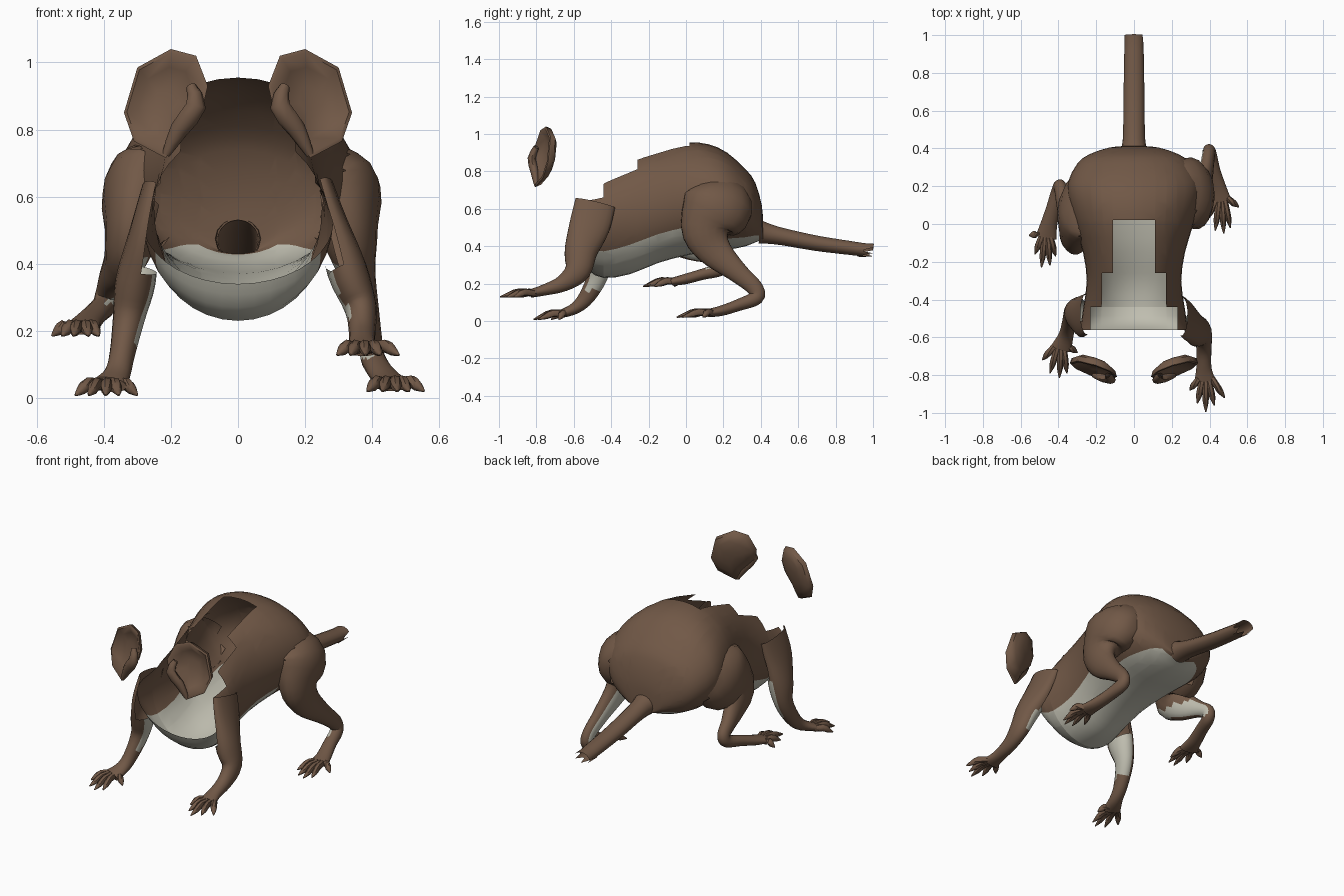
import bpy, bmesh, math
from mathutils import Vector

if "Cube" in bpy.data.objects:
    bpy.data.objects.remove(bpy.data.objects["Cube"])


def material(name, rgb):
    m = bpy.data.materials.new(name)
    m.diffuse_color = (*rgb, 1)
    m.use_nodes = True
    m.node_tree.nodes["Principled BSDF"].inputs["Base Color"].default_value = m.diffuse_color
    return m


BROWN = material("brown fur", (0.165, 0.098, 0.062))
PALE = material("pale belly fur", (0.52, 0.51, 0.43))


def finish(bm, name, angle=50):
    me = bpy.data.meshes.new(name)
    bm.to_mesh(me)
    bm.free()
    ob = bpy.data.objects.new(name, me)
    bpy.context.collection.objects.link(ob)
    me.materials.append(BROWN)
    me.materials.append(PALE)
    bpy.ops.object.select_all(action='DESELECT')
    ob.select_set(True)
    bpy.context.view_layer.objects.active = ob
    bpy.ops.object.shade_smooth_by_angle(angle=math.radians(angle))
    return ob


def catmull(keys, n):
    out = []
    for i in range(len(keys) - 1):
        p0, p1 = keys[max(i - 1, 0)], keys[i]
        p2, p3 = keys[i + 1], keys[min(i + 2, len(keys) - 1)]
        for k in range(n):
            t = k / n
            out.append([0.5 * (2 * b + (c - a) * t + (2 * a - 5 * b + 4 * c - d) * t * t
                               + (3 * b - a - 3 * c + d) * t ** 3)
                        for a, b, c, d in zip(p0, p1, p2, p3)])
    return out + [list(keys[-1])]


def skin(bm, rings):
    """Join rings of verts; returns faces with their column number."""
    faces = []
    for a, b in zip(rings, rings[1:]):
        n = len(a)
        for j in range(n):
            faces.append((bm.faces.new((a[j], a[(j + 1) % n], b[(j + 1) % n], b[j])), j))
    return faces


def tube(bm, keys, sides=12, n=3, cap=True):
    """Tube along x, y, z, half width, half depth."""
    pts = catmull(keys, n)
    pos = [Vector(p[:3]) for p in pts]
    rings = []
    for i, p in enumerate(pts):
        t = (pos[min(i + 1, len(pos) - 1)] - pos[max(i - 1, 0)]).normalized()
        u = Vector((1, 0, 0)) - t * t.x
        u.normalize()
        v = t.cross(u)
        rings.append([bm.verts.new(pos[i] + u * p[3] * math.cos(2 * math.pi * j / sides)
                                   + v * p[4] * math.sin(2 * math.pi * j / sides))
                      for j in range(sides)])
    skin(bm, rings)
    if cap:
        bm.faces.new(rings[-1])
    return rings


# Body: y, bottom z, top z, half width
BODY = [(-0.56, 0.34, 0.72, 0.285), (-0.52, 0.27, 0.75, 0.28), (-0.44, 0.23, 0.80, 0.268),
        (-0.30, 0.25, 0.88, 0.25), (-0.15, 0.31, 0.925, 0.27), (0.0, 0.35, 0.955, 0.315),
        (0.12, 0.37, 0.945, 0.345), (0.22, 0.38, 0.90, 0.35), (0.32, 0.40, 0.81, 0.30),
        (0.37, 0.42, 0.74, 0.235), (0.405, 0.43, 0.62, 0.13), (0.412, 0.415, 0.53, 0.06)]


def inside_body(p):
    for a, b in zip(BODY, BODY[1:]):
        if a[0] <= p.y <= b[0]:
            f = (p.y - a[0]) / (b[0] - a[0])
            _, lo, hi, w = [s + (e - s) * f for s, e in zip(a, b)]
            return (p.x / w) ** 2 + ((p.z - (lo + hi) / 2) / ((hi - lo) / 2)) ** 2 < 0.9
    return False


bm = bmesh.new()
rings = []
for y, lo, hi, w in catmull(BODY, 2):
    rings.append([bm.verts.new((w * math.cos(math.radians(10 * j)), y,
                                (lo + hi) / 2 + (hi - lo) / 2 * math.sin(math.radians(10 * j))))
                  for j in range(36)])
for f, j in skin(bm, rings):
    drop = abs(j + 0.5 - 27)            # columns away from straight down
    y = f.calc_center_median().y
    f.material_index = int(drop < (6 if y < 0.02 else 4) and y < 0.39)
bmesh.ops.recalc_face_normals(bm, faces=bm.faces)

# Open the missing head and back
cuts = [((x, 0, 0), (1, 0, 0)) for x in (-0.23, -0.17, -0.11, 0.11, 0.17, 0.23)]
cuts += [((0, y, 0), (0, 1, 0)) for y in (-0.44, -0.26, 0.02)]
for co, no in cuts:
    bmesh.ops.bisect_plane(bm, geom=bm.verts[:] + bm.edges[:] + bm.faces[:],
                           plane_co=co, plane_no=no)


def in_opening(p):
    x = abs(p.x)
    return ((p.y < 0.02 and x < 0.11 and p.z > 0.6) or (p.y < -0.26 and x < 0.17 and p.z > 0.6)
            or (p.y < -0.44 and x < 0.23 and p.z > 0.42) or (p.y < -0.42 and p.z > 0.68))


bmesh.ops.delete(bm, geom=[f for f in bm.faces if in_opening(f.calc_center_median())],
                 context='FACES')
finish(bm, "body")

# Tail with a ragged open end
bm = bmesh.new()
ends = tube(bm, [(0, 0.40, 0.474, 0.068, 0.063), (0, 0.44, 0.466, 0.06, 0.055),
                 (0, 0.52, 0.45, 0.057, 0.047),
                 (0, 0.70, 0.415, 0.055, 0.042), (0, 0.88, 0.39, 0.052, 0.038),
                 (0, 0.97, 0.378, 0.05, 0.036)], 14, cap=False)[-1]
for j, v in enumerate(ends):
    v.co.y += 0.03 if j % 2 or v.co.z > 0.378 else -0.05
bmesh.ops.recalc_face_normals(bm, faces=bm.faces)
finish(bm, "tail")


def leg(name, path, toes, low, fore):
    """Limb tube, palm and five clawed toes; hidden inner faces are removed."""
    bm = bmesh.new()
    tube(bm, path, 18, 4)
    bmesh.ops.recalc_face_normals(bm, faces=bm.faces)
    side = 1 if path[0][0] > 0 else -1
    dead = []
    top = path[-3][2] + 0.03
    for f in bm.faces:
        c, n = f.calc_center_median(), f.normal
        inward = -n.x * side
        if inside_body(c) or (fore and c.z > 0.38 and inward > 0.3):
            dead.append(f)
        elif top < c.z < 0.40 and inward * 0.8 + n.y * (0.5 if fore else -0.4) > 0.4:
            f.material_index = 1
    bmesh.ops.delete(bm, geom=dead, context='FACES')
    base = Vector(path[-1][:3])
    for x, y in toes:
        tip = Vector((x, y, low))
        start = base + Vector(((x - base.x) * 0.3, 0.02, 0))
        knuckle = start.lerp(tip, 0.45) + Vector((0, 0, 0.016))
        pad = start.lerp(tip, 0.72) + Vector((0, 0, 0.008))
        tube(bm, [(*start, 0.018, 0.018), (*knuckle, 0.018, 0.02),
                  (*pad, 0.016, 0.016), (*tip, 0.003, 0.003)], 7, 2)
    bmesh.ops.recalc_face_normals(bm, faces=bm.faces)
    finish(bm, name)


leg("right_front_leg",
    [(0.25, -0.485, 0.63, 0.035, 0.11), (0.285, -0.515, 0.51, 0.045, 0.11),
     (0.325, -0.56, 0.38, 0.06, 0.09), (0.365, -0.58, 0.27, 0.048, 0.07),
     (0.37, -0.66, 0.20, 0.04, 0.045), (0.37, -0.76, 0.165, 0.04, 0.03),
     (0.375, -0.83, 0.147, 0.056, 0.023)],
    [(0.295, -0.88), (0.335, -0.95), (0.38, -0.995), (0.425, -0.96), (0.48, -0.92)], 0.128, True)
leg("left_front_leg",
    [(-0.25, -0.475, 0.63, 0.035, 0.11), (-0.28, -0.49, 0.49, 0.045, 0.11),
     (-0.305, -0.475, 0.35, 0.06, 0.085), (-0.325, -0.475, 0.24, 0.048, 0.058),
     (-0.345, -0.53, 0.13, 0.038, 0.044), (-0.36, -0.59, 0.07, 0.04, 0.032),
     (-0.385, -0.66, 0.04, 0.056, 0.023)],
    [(-0.485, -0.72), (-0.445, -0.79), (-0.395, -0.815), (-0.355, -0.79), (-0.30, -0.68)],
    0.008, True)
leg("right_hind_leg",
    [(0.18, 0.18, 0.74, 0.06, 0.10), (0.285, 0.17, 0.62, 0.135, 0.19),
     (0.33, 0.11, 0.49, 0.09, 0.14), (0.355, 0.15, 0.38, 0.055, 0.095),
     (0.38, 0.27, 0.265, 0.04, 0.058), (0.395, 0.365, 0.18, 0.034, 0.045),
     (0.40, 0.375, 0.125, 0.036, 0.04), (0.42, 0.28, 0.085, 0.038, 0.032),
     (0.445, 0.19, 0.055, 0.044, 0.028), (0.46, 0.12, 0.042, 0.056, 0.022)],
    [(0.385, 0.02), (0.43, -0.035), (0.475, -0.05), (0.51, -0.02), (0.555, 0.09)], 0.02, False)
leg("left_hind_leg",
    [(-0.17, 0.14, 0.74, 0.06, 0.10), (-0.275, 0.09, 0.62, 0.12, 0.20),
     (-0.315, -0.03, 0.49, 0.085, 0.14), (-0.345, 0.03, 0.41, 0.055, 0.09),
     (-0.375, 0.13, 0.355, 0.04, 0.05), (-0.39, 0.195, 0.315, 0.034, 0.04),
     (-0.40, 0.18, 0.275, 0.036, 0.036), (-0.425, 0.09, 0.25, 0.038, 0.03),
     (-0.45, 0.0, 0.225, 0.044, 0.028), (-0.465, -0.07, 0.21, 0.056, 0.022)],
    [(-0.415, -0.17), (-0.445, -0.22), (-0.49, -0.23), (-0.525, -0.16), (-0.555, -0.06)],
    0.185, False)

# Ears: cupped front and rounded back sharing one rim, plus the folded inner edge
RIM = [(0.20, 1.04), (0.30, 0.985), (0.34, 0.85), (0.31, 0.765), (0.215, 0.715),
       (0.18, 0.78), (0.105, 0.865), (0.09, 0.93), (0.125, 1.02)]


def ear(name, side):
    bm = bmesh.new()

    def ring(scale, push):
        out = []
        for x, z in RIM:
            x, z = 0.215 + (x - 0.215) * scale, 0.885 + (z - 0.885) * scale
            y = -0.775 + 0.35 * (x - 0.215) + 0.2 * (z - 0.88) + push
            out.append(bm.verts.new((x * side, y, z)))
        return out

    rim = ring(1, 0)
    for levels in (((0.93, -0.004), (0.65, 0.026), (0.3, 0.04)),
                   ((0.92, 0.03), (0.65, 0.05), (0.3, 0.06))):
        rings = [rim] + [ring(*lv) for lv in levels]
        skin(bm, rings)
        bm.faces.new(rings[-1])
    tube(bm, [(0.14 * side, -0.80, 0.93, 0.015, 0.015), (0.125 * side, -0.825, 0.87, 0.03, 0.022),
              (0.175 * side, -0.81, 0.80, 0.028, 0.022), (0.215 * side, -0.80, 0.725, 0.012, 0.012)],
         8, 2)
    bmesh.ops.recalc_face_normals(bm, faces=bm.faces)
    finish(bm, name, 55)


ear("right_ear", 1)
ear("left_ear", -1)
